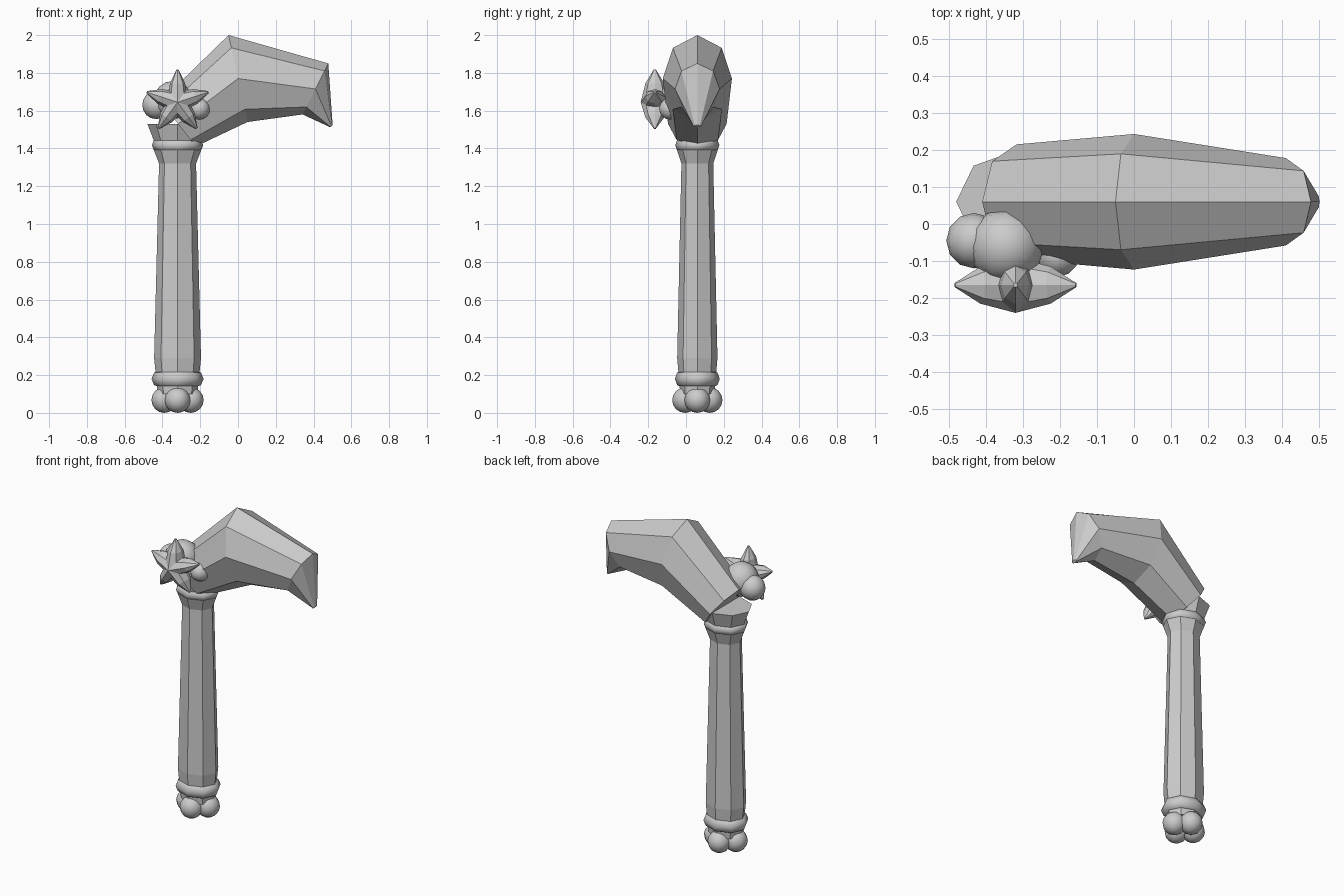
import bpy, bmesh
from math import sin, cos, pi, tau
from mathutils import Vector

if "Cube" in bpy.data.objects:
    bpy.data.objects.remove(bpy.data.objects["Cube"])

CX, CY = -0.32, 0.06      # handle axis
RY = 0.86                 # handle depth / width ratio


def loft(name, stations, n=8):
    """Skin n-sided elliptical sections given as (centre, u axis, v axis)."""
    bm = bmesh.new()
    rings = []
    for c, u, v in stations:
        c, u, v = Vector(c), Vector(u), Vector(v)
        rings.append([bm.verts.new(c + u * cos(tau * i / n) + v * sin(tau * i / n))
                      for i in range(n)])
    for a, b in zip(rings, rings[1:]):
        for i in range(n):
            j = (i + 1) % n
            bm.faces.new((a[i], a[j], b[j], b[i]))
    bm.faces.new(rings[0][::-1])
    bm.faces.new(rings[-1])
    bmesh.ops.recalc_face_normals(bm, faces=bm.faces)
    me = bpy.data.meshes.new(name)
    bm.to_mesh(me)
    bm.free()
    ob = bpy.data.objects.new(name, me)
    bpy.context.collection.objects.link(ob)
    return ob


def ball(name, loc, r):
    bpy.ops.mesh.primitive_uv_sphere_add(segments=12, ring_count=8, radius=r, location=loc)
    bpy.context.object.name = name
    bpy.ops.object.shade_smooth()


def ring(name, z, outer, minor):
    bpy.ops.mesh.primitive_torus_add(major_segments=8, minor_segments=8, location=(CX, CY, z),
                                     major_radius=outer - minor, minor_radius=minor)
    ob = bpy.context.object
    ob.name = name
    ob.scale.y = RY
    bpy.ops.object.shade_smooth()


# Octagonal handle, flaring into a socket at the top
profile = [(0.10, 0.105), (0.20, 0.115), (0.29, 0.124), (1.32, 0.098),
           (1.39, 0.125), (1.44, 0.125), (1.53, 0.16)]
loft("handle", [((CX, CY, z), (r, 0, 0), (0, r * RY, 0)) for z, r in profile])

# Collars
ring("lower_collar", 0.18, 0.138, 0.046)
ring("upper_collar", 1.417, 0.136, 0.034)

# Four pommel balls
for i in range(4):
    a = i * pi / 2
    ball(f"pommel_ball_{i + 1}", (CX + 0.07 * cos(a), CY + 0.065 * sin(a), 0.068), 0.068)

# Curved head: centre x, z / up vector x, z / half width
head = [(-0.317, 1.53, -0.093, 0.12, 0.155),
        (0.0, 1.77, -0.05, 0.23, 0.183),
        (0.41, 1.715, 0.068, 0.135, 0.118),
        (0.495, 1.518, 0.006, 0.006, 0.02)]
loft("curved_head", [((x, CY, z), (ux, 0, uz), (0, w, 0)) for x, z, ux, uz, w in head])

# Ball cluster behind the star
ball("cluster_ball_large", (-0.345, -0.06, 1.655), 0.102)
ball("cluster_ball_left", (-0.432, -0.045, 1.63), 0.075)
ball("cluster_ball_right", (-0.205, -0.085, 1.61), 0.057)

# Five-armed faceted star: distance along arm, half depth, half width
arm = [(0.0, 0.075, 0.055), (0.10, 0.05, 0.04), (0.172, 0.006, 0.006)]
star_centre = Vector((CX, -0.165, 1.645))
for k in range(5):
    a = pi / 2 + tau * k / 5
    d, s = Vector((cos(a), 0, sin(a))), Vector((-sin(a), 0, cos(a)))
    loft(f"star_arm_{k + 1}", [(star_centre + d * t, (0, -h, 0), s * w) for t, h, w in arm])
